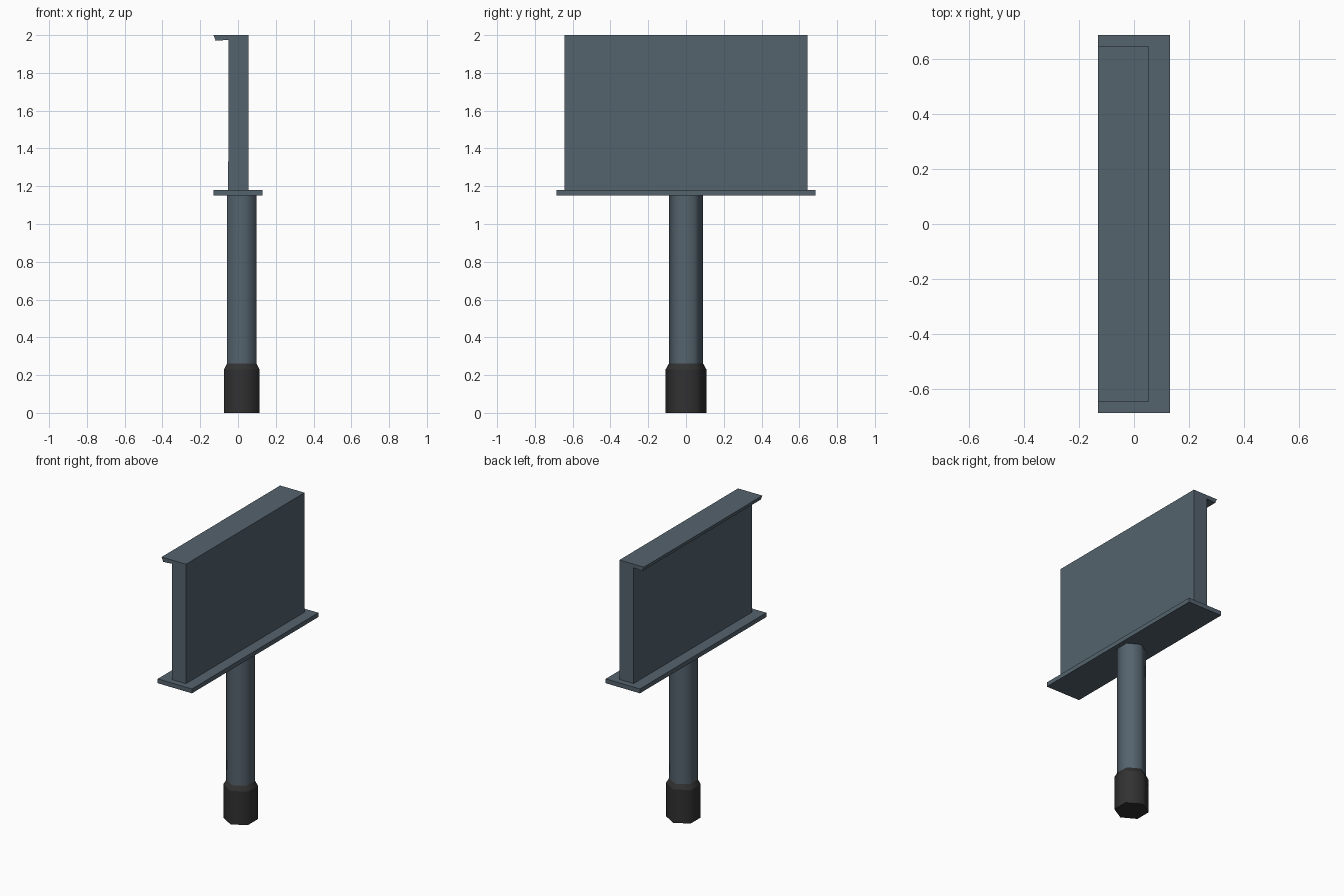
import bpy, bmesh, math

if "Cube" in bpy.data.objects:
    bpy.data.objects.remove(bpy.data.objects["Cube"])


def material(name, rgb):
    m = bpy.data.materials.new(name)
    m.diffuse_color = (*rgb, 1)
    m.use_nodes = True
    m.node_tree.nodes["Principled BSDF"].inputs["Base Color"].default_value = m.diffuse_color
    return m


slate = material("slate blue paint", (0.090, 0.125, 0.155))
black = material("black rubber", (0.031, 0.031, 0.031))


def finish(name, bm, mat):
    bmesh.ops.recalc_face_normals(bm, faces=bm.faces)
    me = bpy.data.meshes.new(name)
    bm.to_mesh(me)
    bm.free()
    me.materials.append(mat)
    ob = bpy.data.objects.new(name, me)
    bpy.context.collection.objects.link(ob)
    return ob


def extrude_y(name, profile, y0, y1, mat):
    """Extrude an (x, z) outline along y."""
    bm = bmesh.new()
    a = [bm.verts.new((x, y0, z)) for x, z in profile]
    b = [bm.verts.new((x, y1, z)) for x, z in profile]
    bm.faces.new(a)
    bm.faces.new(b)
    for i in range(len(a)):
        j = (i + 1) % len(a)
        bm.faces.new((a[i], a[j], b[j], b[i]))
    return finish(name, bm, mat)


def hex_column(name, rings, cx, mat):
    """Six-sided column from (radius, z) rings, smooth around, sharp at rings."""
    bm = bmesh.new()
    loops = []
    for r, z in rings:
        angles = [math.pi / 2 + k * math.pi / 3 for k in range(6)]
        loops.append([bm.verts.new((cx + r * math.cos(t), r * math.sin(t), z))
                      for t in angles])
    for a, b in zip(loops, loops[1:]):
        for i in range(6):
            j = (i + 1) % 6
            bm.faces.new((a[i], a[j], b[j], b[i])).smooth = True
    bm.faces.new(loops[0])
    bm.faces.new(loops[-1])
    for e in bm.edges:
        if abs(e.verts[0].co.z - e.verts[1].co.z) < 1e-5:
            e.smooth = False
    return finish(name, bm, mat)


# Rubber foot with chamfered top, and the post above it
hex_column("rubber_foot", [(0.108, 0), (0.108, 0.23), (0.09, 0.262)], 0.02, black)
hex_column("post", [(0.09, 0.255), (0.09, 1.152)], 0.02, slate)

# Shelf under the board
extrude_y("shelf", [(-0.13, 1.15), (0.13, 1.15), (0.13, 1.18), (-0.13, 1.18)],
          -0.685, 0.685, slate)

# Upright board with the overhanging top lip in one outline
extrude_y("board_with_lip",
          [(-0.052, 1.18), (0.055, 1.18), (0.055, 2.0), (-0.13, 2.0),
           (-0.118, 1.97), (-0.05, 1.975)],
          -0.643, 0.643, slate)
